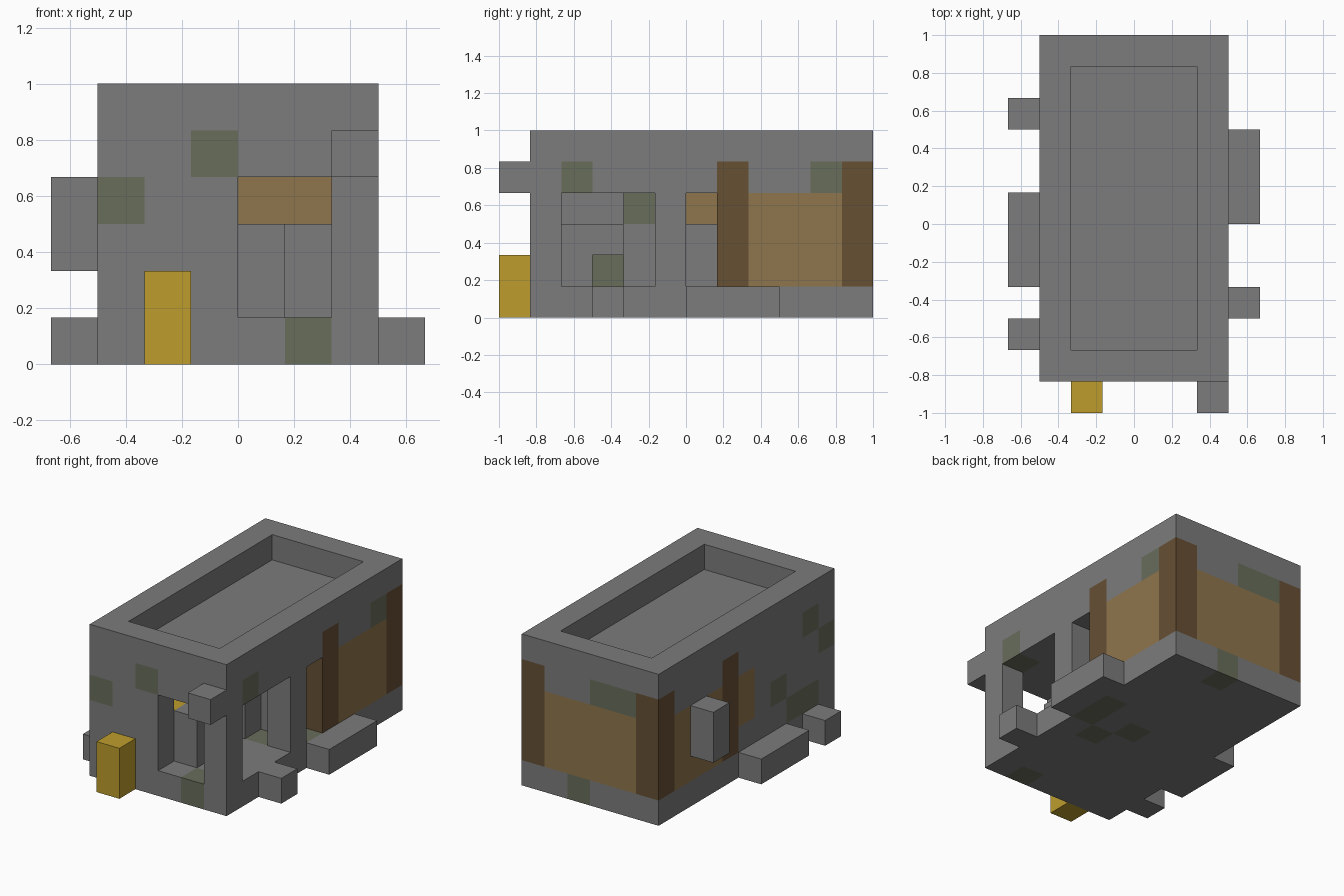
import bpy
import bmesh
from mathutils import Vector

UNIT = 1 / 6  # edge of one building block

cube = bpy.data.objects.get("Cube")
if cube:
    bpy.data.objects.remove(cube, do_unlink=True)


def make_material(name, rgb):
    mat = bpy.data.materials.new(name)
    mat.use_nodes = True
    colour = (*rgb, 1)
    mat.diffuse_color = colour
    mat.node_tree.nodes["Principled BSDF"].inputs["Base Color"].default_value = colour
    return mat


MATERIALS = [
    make_material("grey stone", (0.2, 0.2, 0.2)),
    make_material("mossy stone", (0.14, 0.155, 0.105)),
    make_material("light timber", (0.275, 0.18, 0.074)),
    make_material("dark timber", (0.135, 0.08, 0.034)),
    make_material("yellow", (0.51, 0.335, 0.026)),
]
STONE, MOSS, PLANK, LOG, YELLOW = range(len(MATERIALS))

solid = {}  # block position -> (part name, material)


def cells(lo, hi):
    return [(x, y, z) for x in range(lo[0], hi[0])
            for y in range(lo[1], hi[1]) for z in range(lo[2], hi[2])]


def fill(part, lo, hi, material=STONE):
    for cell in cells(lo, hi):
        solid[cell] = (part, material)


def carve(lo, hi):
    for cell in cells(lo, hi):
        solid.pop(cell, None)


def paint(lo, hi, material):
    for cell in cells(lo, hi):
        if cell in solid:
            solid[cell] = (solid[cell][0], material)


# Shell: floor, four walls, ceiling and the raised roof rim
fill("building_shell", (-3, -5, 0), (3, 6, 6))
carve((-2, -4, 1), (2, 5, 4))
carve((-2, -4, 5), (2, 5, 6))

# Timber repair on the rear half: planks between corner posts
paint((-3, 2, 1), (3, 6, 4), PLANK)
paint((-3, 0, 2), (-2, 1, 4), PLANK)
for x in (-3, 2):
    for y in (1, 5):
        paint((x, y, 1), (x + 1, y + 1, 5), LOG)

# Doorway and side openings
carve((0, -5, 1), (2, -4, 4))
carve((2, -4, 1), (3, -1, 4))
carve((2, 0, 1), (3, 1, 4))

# Mossy blocks in the front, sides, rear and floor
for x, y, z in [(-1, -5, 4), (-3, -5, 3), (1, -5, 0), (2, -4, 4), (2, 4, 4),
                (-3, -4, 4), (-3, -4, 1), (-3, -3, 1), (-3, -2, 2),
                (-2, 5, 4), (-1, 5, 4), (0, 5, 0),
                (2, 0, 0), (2, 1, 0), (1, -1, 0), (0, 0, 0)]:
    paint((x, y, z), (x + 1, y + 1, z + 1), MOSS)

# Blocks standing inside
fill("inner_pillar", (0, -4, 1), (1, -3, 3))
fill("inner_pillar", (0, -3, 2), (1, -2, 3))
fill("inner_partition", (0, -1, 1), (1, 0, 3))
fill("inner_partition", (1, 0, 1), (2, 1, 3))
fill("inner_stack", (-2, -2, 1), (-1, -1, 3))
fill("inner_stack", (-2, -2, 3), (-1, -1, 4), MOSS)
fill("inner_yellow_post", (-1, -4, 1), (0, -3, 3), YELLOW)

# Blocks projecting from the outside walls
fill("front_yellow_post", (-2, -6, 0), (-1, -5, 2), YELLOW)
fill("front_bracket", (2, -6, 4), (3, -5, 5))
fill("left_long_step", (3, 0, 0), (4, 3, 1))
fill("left_short_step", (3, -3, 0), (4, -2, 1))
fill("right_long_step", (-4, -2, 0), (-3, 1, 1))
fill("right_short_step", (-4, -4, 0), (-3, -3, 1))
fill("right_wall_block", (-4, 3, 2), (-3, 4, 4))


def add_exposed_faces(bm, cell, material):
    for axis in range(3):
        j, k = (axis + 1) % 3, (axis + 2) % 3
        for side in (0, 1):
            neighbour = list(cell)
            neighbour[axis] += 2 * side - 1
            if tuple(neighbour) in solid:
                continue
            corners = []
            for u, v in ((0, 0), (1, 0), (1, 1), (0, 1)):
                p = Vector(cell)
                p[axis] += side
                p[j] += u
                p[k] += v
                corners.append(bm.verts.new(p * UNIT))
            face = bm.faces.new(corners if side else corners[::-1])
            face.material_index = material


# Turn each part into one clean mesh of merged flat faces
for part in dict.fromkeys(name for name, _ in solid.values()):
    bm = bmesh.new()
    for cell, (name, material) in solid.items():
        if name == part:
            add_exposed_faces(bm, cell, material)
    bmesh.ops.remove_doubles(bm, verts=bm.verts[:], dist=UNIT / 100)
    bmesh.ops.dissolve_limit(bm, angle_limit=0.01, verts=bm.verts[:],
                             edges=bm.edges[:], delimit={"MATERIAL"})
    mesh = bpy.data.meshes.new(part)
    for mat in MATERIALS:
        mesh.materials.append(mat)
    bm.to_mesh(mesh)
    bm.free()
    bpy.context.collection.objects.link(bpy.data.objects.new(part, mesh))
